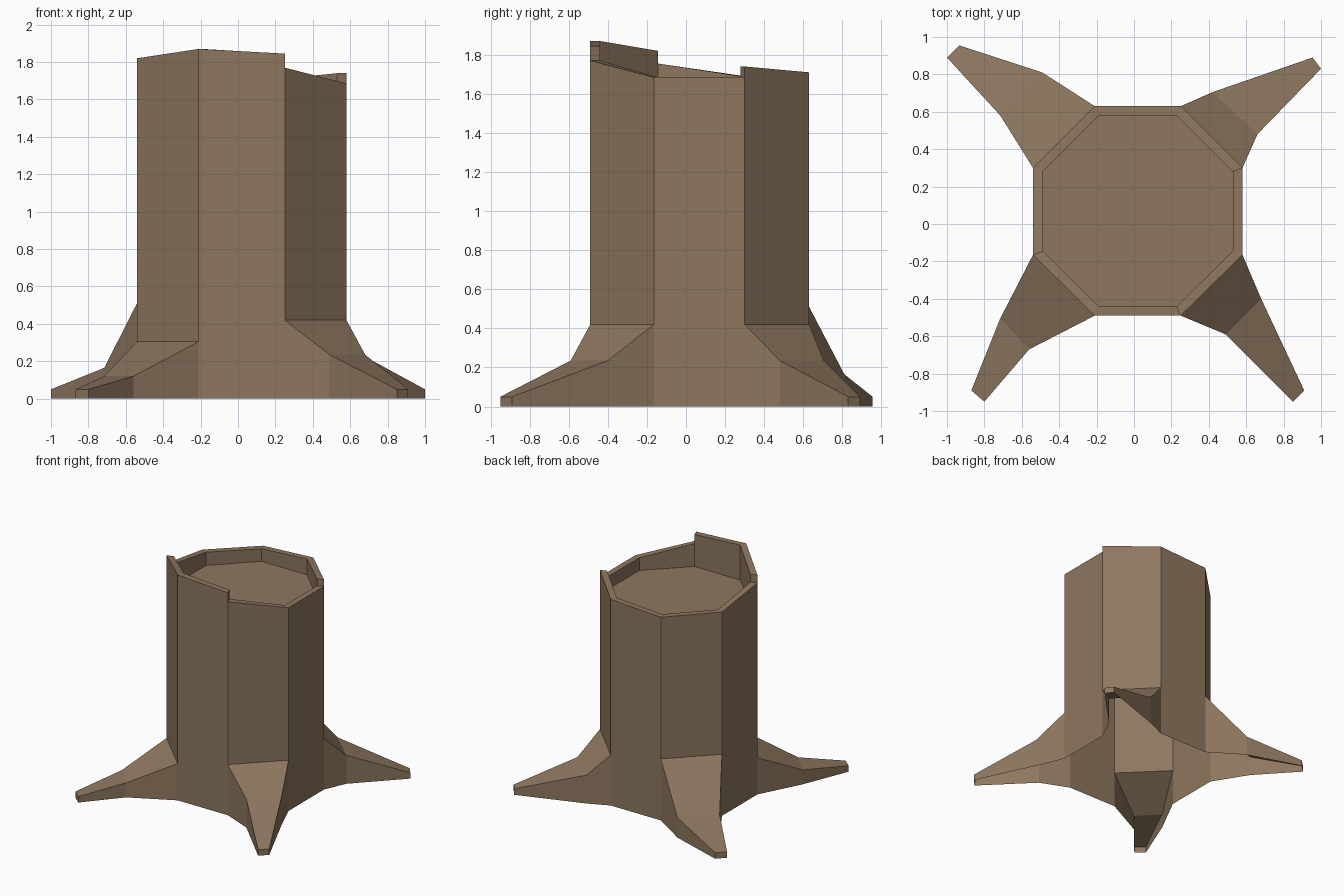
import bpy
import bmesh

if "Cube" in bpy.data.objects:
    bpy.data.objects.remove(bpy.data.objects["Cube"])

bark = bpy.data.materials.new("brown bark")
bark.diffuse_color = (0.27, 0.185, 0.115, 1)
bark.use_nodes = True
bark.node_tree.nodes["Principled BSDF"].inputs["Base Color"].default_value = bark.diffuse_color

CX, CY, INNER, FLOOR = 0.02, 0.07, 0.91, 1.58

# Trunk outline, counter-clockwise seen from above
RING = [(-.54, -.165), (-.21, -.49), (.25, -.49), (.58, -.165),
        (.58, .30), (.25, .63), (-.21, .63), (-.54, .30)]
# Broken top: start and end height of each trunk side
TOPS = [(1.82, 1.87), (1.87, 1.845), (1.77, 1.685), (1.685, 1.685),
        (1.74, 1.71), (1.71, 1.685), (1.685, 1.69), (1.69, 1.755)]
# Roots: trunk side -> name, join height, bend height, bend pair, tip pair
ROOTS = {
    0: ("front_left_root", .305, .12, (-.715, -.505), (-.56, -.67), (-.87, -.89), (-.80, -.95)),
    2: ("front_right_root", .42, .235, (.49, -.59), (.68, -.40), (.85, -.95), (.91, -.89)),
    4: ("back_right_root", .42, .235, (.66, .48), (.42, .705), (1.0, .83), (.955, .89)),
    6: ("back_left_root", .51, .165, (-.49, .81), (-.715, .58), (-.935, .955), (-1.0, .89)),
}
TIP_Z = 0.05


def at(p, z):
    return (p[0], p[1], z)


def inner(p):
    return (CX + (p[0] - CX) * INNER, CY + (p[1] - CY) * INNER)


def wall(a, b, za, zb, la=0.0, lb=0.0):
    """Upright quad facing right of the direction a to b."""
    return [at(a, la), at(b, lb), at(b, zb), at(a, za)]


def make(name, faces):
    bm = bmesh.new()
    for f in faces:
        bm.faces.new([bm.verts.new(v) for v in f])
    bmesh.ops.remove_doubles(bm, verts=bm.verts, dist=1e-4)
    me = bpy.data.meshes.new(name)
    bm.to_mesh(me)
    bm.free()
    me.materials.append(bark)
    ob = bpy.data.objects.new(name, me)
    bpy.context.collection.objects.link(ob)
    return ob


trunk, rim = [], []
for i in range(8):
    a, b = RING[i], RING[(i + 1) % 8]
    ia, ib = inner(a), inner(b)
    ha, hb = TOPS[i]
    # Outer bark, open at the bottom and where a root joins
    low = ROOTS[i][1] if i in ROOTS else 0.0
    trunk.append(wall(a, b, ha, hb, low, low))
    # Rim top and inside wall
    rim.append([at(a, ha), at(b, hb), at(ib, hb), at(ia, ha)])
    rim.append(wall(ib, ia, hb, ha, FLOOR, FLOOR))
    # Broken step between neighbouring sides
    prev = TOPS[i - 1][1]
    if abs(prev - ha) > 0.01:
        rim.append([at(ia, ha), at(ia, prev), at(a, prev), at(a, ha)])

make("trunk_bark", trunk)
make("broken_rim", rim)
make("stump_floor", [[at(inner(p), FLOOR) for p in RING]])

# Four bent roots, hollow underneath
for i, (name, zj, zm, ma, mb, ta, tb) in ROOTS.items():
    a, b = RING[i], RING[(i + 1) % 8]
    make(name, [
        [at(ma, zm), at(mb, zm), at(b, zj), at(a, zj)],
        [at(ta, TIP_Z), at(tb, TIP_Z), at(mb, zm), at(ma, zm)],
        wall(a, ma, zj, zm), wall(ma, ta, zm, TIP_Z),
        wall(ta, tb, TIP_Z, TIP_Z),
        wall(tb, mb, TIP_Z, zm), wall(mb, b, zm, zj),
    ])
